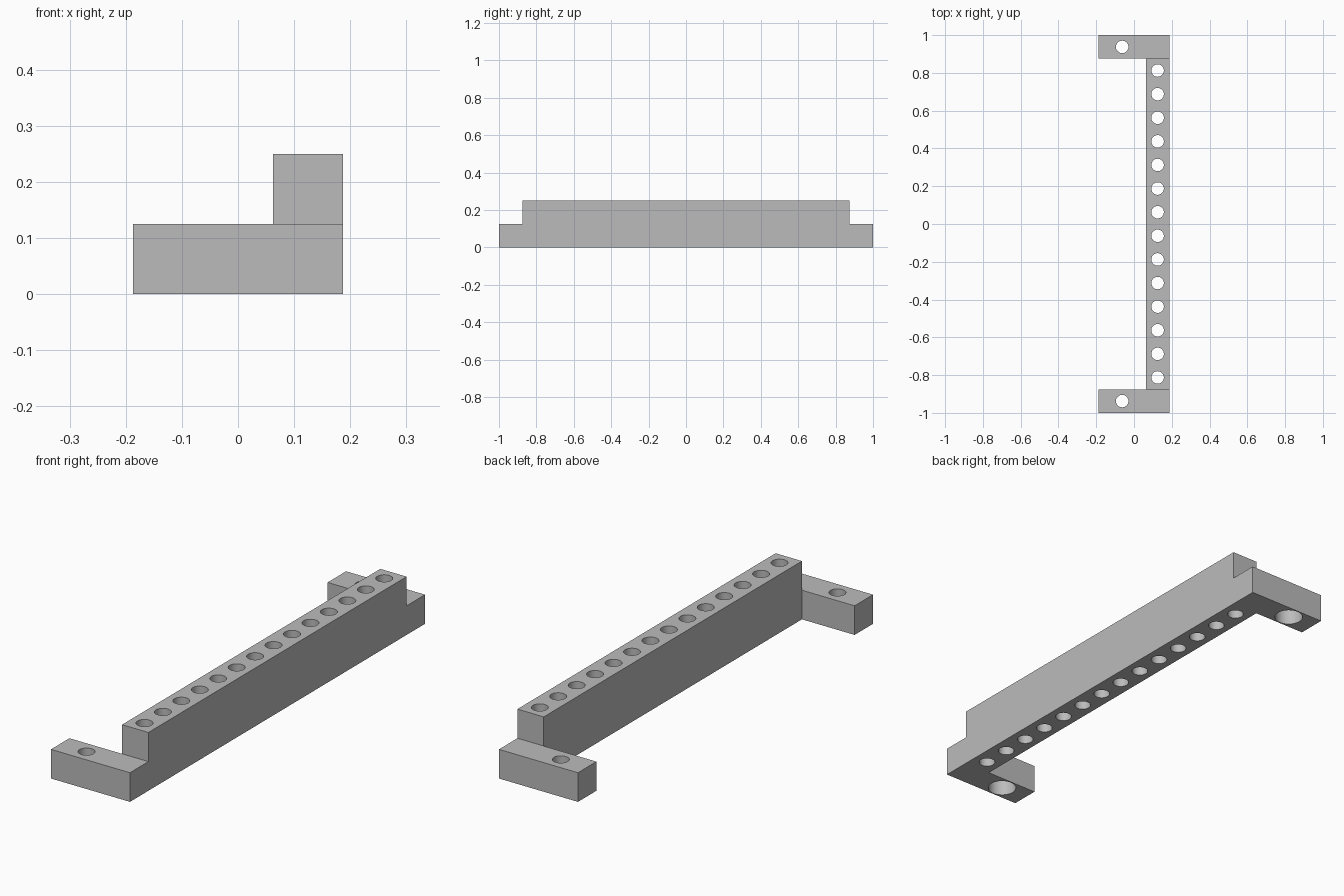
import bpy, bmesh, math
from mathutils import Matrix

if "Cube" in bpy.data.objects:
    bpy.data.objects.remove(bpy.data.objects["Cube"], do_unlink=True)

U = 0.125            # block module: rail width and foot height
HALF_X = 1.5 * U
RAIL_Y = 7 * U
HOLE_R = 0.033
BORE_R = 0.058
BORE_DEPTH = 0.075


def make_object(name, bm):
    bmesh.ops.recalc_face_normals(bm, faces=bm.faces)
    mesh = bpy.data.meshes.new(name)
    bm.to_mesh(mesh)
    bm.free()
    obj = bpy.data.objects.new(name, mesh)
    bpy.context.collection.objects.link(obj)
    return obj


def add_cylinder(bm, x, y, z0, z1, radius):
    bmesh.ops.create_cone(bm, cap_ends=True, segments=48, radius1=radius,
                          radius2=radius, depth=z1 - z0,
                          matrix=Matrix.Translation((x, y, (z0 + z1) / 2)))


def cut(target, cutter):
    mod = target.modifiers.new(cutter.name, 'BOOLEAN')
    mod.operation = 'DIFFERENCE'
    mod.solver = 'EXACT'
    mod.object = cutter
    bpy.context.view_layer.objects.active = target
    bpy.ops.object.modifier_apply(modifier=mod.name)
    bpy.data.objects.remove(cutter, do_unlink=True)


# Stepped side profile swept across the full width
profile = [(-1, 0), (1, 0), (1, U), (RAIL_Y, U), (RAIL_Y, 2 * U),
           (-RAIL_Y, 2 * U), (-RAIL_Y, U), (-1, U)]
bm = bmesh.new()
face = bm.faces.new([bm.verts.new((-HALF_X, y, z)) for y, z in profile])
swept = bmesh.ops.extrude_face_region(bm, geom=[face])["geom"]
bmesh.ops.translate(bm, vec=(2 * HALF_X, 0, 0),
                    verts=[v for v in swept if isinstance(v, bmesh.types.BMVert)])
bracket = make_object("drilled_rail_bracket", bm)

# Open space between the two mounting feet
bm = bmesh.new()
space = Matrix.Translation((U / 2 - 0.5, 0, 0)) @ Matrix.Diagonal((1, 2 * RAIL_Y, 1, 1))
bmesh.ops.create_cube(bm, size=1, matrix=space)
cut(bracket, make_object("space_cutter", bm))

# Row of rail holes and one screw hole in each foot
bm = bmesh.new()
for i in range(14):
    add_cylinder(bm, U, (i - 6.5) * U, -U, 3 * U, HOLE_R)
for side in (-1, 1):
    add_cylinder(bm, -U / 2, side * 7.5 * U, -U, 3 * U, HOLE_R)
cut(bracket, make_object("hole_cutter", bm))

# Wider screw head recesses under the feet
bm = bmesh.new()
for side in (-1, 1):
    add_cylinder(bm, -U / 2, side * 7.5 * U, -U, BORE_DEPTH, BORE_R)
cut(bracket, make_object("recess_cutter", bm))

# Grey finish
grey = bpy.data.materials.new("plain_grey")
grey.use_nodes = True
colour = (0.5, 0.5, 0.5, 1)
grey.diffuse_color = colour
grey.node_tree.nodes["Principled BSDF"].inputs["Base Color"].default_value = colour
bracket.data.materials.clear()
bracket.data.materials.append(grey)

bpy.ops.object.select_all(action='DESELECT')
bracket.select_set(True)
bpy.context.view_layer.objects.active = bracket
bpy.ops.object.shade_smooth_by_angle(angle=math.radians(30))
